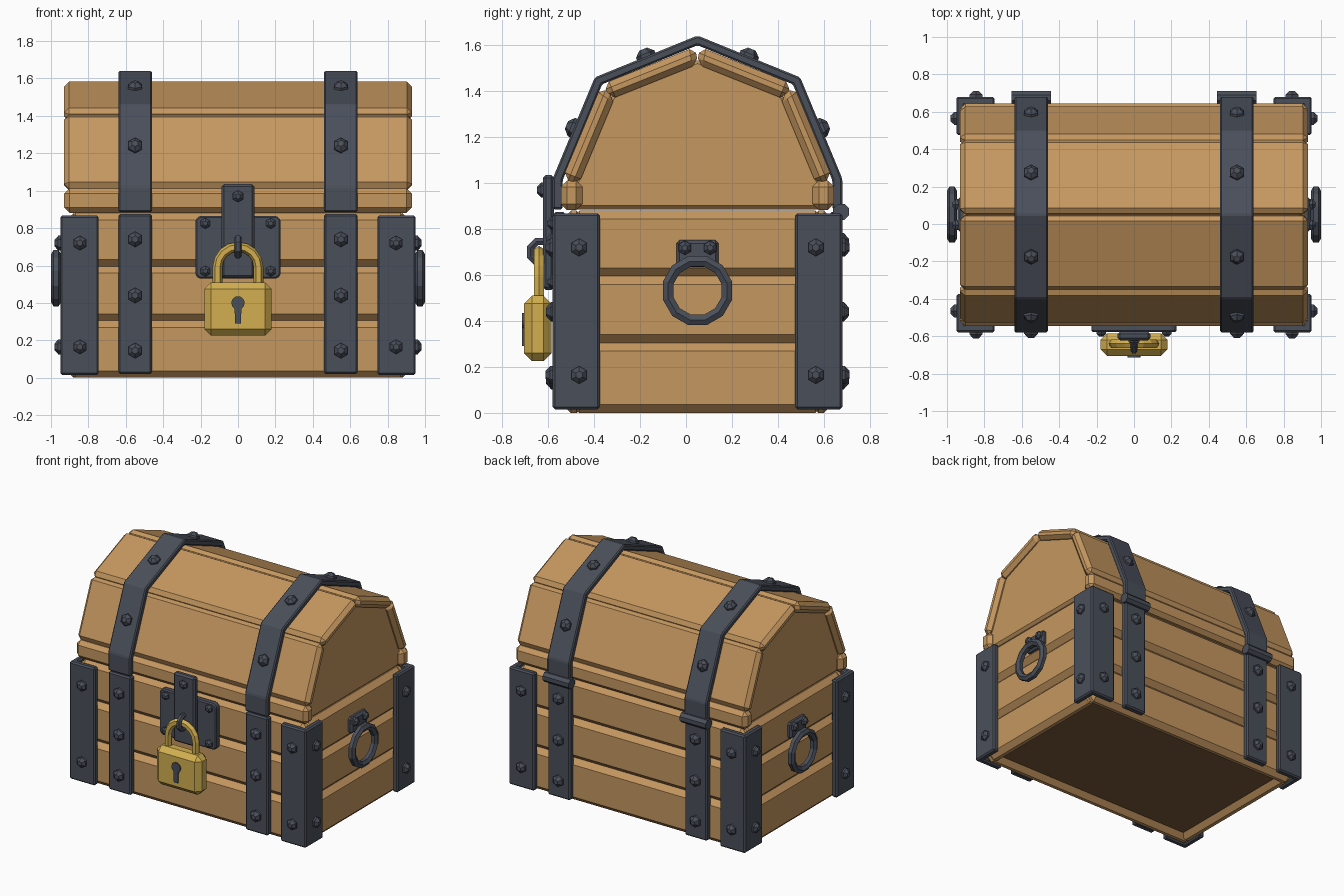
import bpy, bmesh, math
from mathutils import Vector, Matrix

cube = bpy.data.objects.get("Cube")
if cube:
    bpy.data.objects.remove(cube, do_unlink=True)

CY = 0.05  # depth centre of the chest body


def material(name, color):
    m = bpy.data.materials.new(name)
    m.use_nodes = True
    m.diffuse_color = (*color, 1)
    bsdf = next(n for n in m.node_tree.nodes if n.type == 'BSDF_PRINCIPLED')
    bsdf.inputs["Base Color"].default_value = (*color, 1)
    return m


WOOD = material("wood", (0.56, 0.31, 0.115))
DARK = material("dark_wood", (0.20, 0.095, 0.04))
IRON = material("iron", (0.068, 0.078, 0.102))
GOLD = material("gold", (0.65, 0.43, 0.08))


def finish(name, bm, mat, bevel=0.0):
    bmesh.ops.recalc_face_normals(bm, faces=bm.faces)
    if bevel:
        bmesh.ops.bevel(bm, geom=bm.edges[:], offset=bevel, segments=1,
                        profile=0.5, affect='EDGES', clamp_overlap=True)
    mesh = bpy.data.meshes.new(name)
    bm.to_mesh(mesh)
    bm.free()
    mesh.materials.append(mat)
    ob = bpy.data.objects.new(name, mesh)
    bpy.context.collection.objects.link(ob)
    return ob


def box(name, x, y, z, mat, bevel=0.0):
    bm = bmesh.new()
    bmesh.ops.create_cube(bm, size=1)
    for v in bm.verts:
        for i, (lo, hi) in enumerate((x, y, z)):
            v.co[i] = lo if v.co[i] < 0 else hi
    return finish(name, bm, mat, bevel)


def prism(name, points, axis, lo, hi, mat, bevel=0.0):
    """Extrude a 2D outline along one axis (0 = x, 1 = y, 2 = z)."""
    bm = bmesh.new()
    verts = []
    for p in points:
        co = list(p)
        co.insert(axis, lo)
        verts.append(bm.verts.new(co))
    face = bm.faces.new(verts)
    ext = bmesh.ops.extrude_face_region(bm, geom=[face])["geom"]
    for v in ext:
        if isinstance(v, bmesh.types.BMVert):
            v.co[axis] = hi
    return finish(name, bm, mat, bevel)


def bolt(name, pos, normal, r=0.043):
    """Hexagonal bolt head: low washer under a tapered cap."""
    bm = bmesh.new()
    for r1, r2, lo, hi in ((1, 1, -0.2, 0.3), (0.95, 0.42, 0.3, 0.8)):
        bmesh.ops.create_cone(bm, cap_ends=True, segments=6, radius1=r * r1, radius2=r * r2,
                              depth=r * (hi - lo),
                              matrix=Matrix.Translation((0, 0, r * (lo + hi) / 2)))
    q = Vector(normal).to_track_quat('Z', 'Y').to_matrix().to_4x4()
    bmesh.ops.transform(bm, matrix=Matrix.Translation(pos) @ q, verts=bm.verts)
    return finish(name, bm, IRON)


def tube(name, points, radius, mat, cyclic=False):
    cu = bpy.data.curves.new(name, 'CURVE')
    cu.dimensions = '3D'
    cu.bevel_depth = radius
    cu.bevel_resolution = 1
    cu.use_fill_caps = True
    sp = cu.splines.new('POLY')
    sp.points.add(len(points) - 1)
    for p, co in zip(sp.points, points):
        p.co = (*co, 1)
    sp.use_cyclic_u = cyclic
    sp.use_smooth = False
    cu.materials.append(mat)
    ob = bpy.data.objects.new(name, cu)
    bpy.context.collection.objects.link(ob)
    return ob


def arc(cx, cz, r, a0, a1, n):
    angles = [math.radians(a0 + (a1 - a0) * i / n) for i in range(n + 1)]
    return [(cx + r * math.cos(a), cz + r * math.sin(a)) for a in angles]


# Body planks: three rows on each wall
rows = (0.0, 0.305, 0.595, 0.88)
for lo, hi in zip(rows, rows[1:]):
    for s, side in ((-1, "front"), (1, "back")):
        y = sorted((CY + s * 0.587, CY + s * 0.49))
        box(side + "_plank", (-0.905, 0.905), y, (lo, hi), WOOD, 0.036)
    for s, side in ((-1, "right"), (1, "left")):
        x = sorted((s * 0.915, s * 0.815))
        box(side + "_plank", x, (CY - 0.55, CY + 0.55), (lo, hi), WOOD, 0.036)
box("floor", (-0.86, 0.86), (CY - 0.53, CY + 0.53), (0.035, 0.07), DARK)

# Lid core, whose ends are the two gable panels
half = [(-0.56, 0.885), (-0.56, 0.95), (-0.375, 1.385)]
core = half + [(0, 1.54)] + [(-a, b) for a, b in reversed(half)]
prism("lid_core", [(CY + a, b) for a, b in core], 0, -0.895, 0.895, WOOD, 0.018)

# Lid boards along the roof slopes, with rails below
slope = [Vector((-0.59, 1.015)), Vector((-0.417, 1.43)), Vector((0, 1.597))]
for s in (-1, 1):
    for a, b in zip(slope, slope[1:]):
        d = (b - a).normalized()
        inward = Vector((d.y, -d.x)) * 0.075
        a2, b2 = a + d * 0.008, b - d * 0.012
        quad = [a2, b2, b2 + inward - d * 0.015, a2 + inward]
        prism("lid_board", [(CY - s * p.x, p.y) for p in quad], 0, -0.93, 0.93, WOOD, 0.026)
    y = sorted((CY + s * 0.595, CY + s * 0.5))
    box("lid_rail", (-0.93, 0.93), y, (0.882, 1.012), WOOD, 0.028)

# Iron straps over lid and body
outer = [(-0.63, 0.885), (-0.63, 1.02), (-0.447, 1.46), (0, 1.642)]
inner = [(-0.587, 0.885), (-0.587, 1.012), (-0.415, 1.43), (0, 1.6)]
loop = outer + [(-a, b) for a, b in outer[-2::-1]]
loop += [(-a, b) for a, b in inner] + inner[-2::-1]
loop = [(CY + a, b) for a, b in loop]
for sx in (-1, 1):
    cx = sx * 0.55
    prism("lid_strap", loop, 0, cx - 0.09, cx + 0.09, IRON, 0.008)
    for s in (-1, 1):
        y = sorted((CY + s * 0.625, CY + s * 0.575))
        box("body_strap", (cx - 0.09, cx + 0.09), y, (0.02, 0.875), IRON, 0.01)
        for z in (0.145, 0.44, 0.74):
            bolt("strap_bolt", (cx, CY + s * 0.625, z), (0, s, 0))
        for p, q in zip(outer[1:], outer[2:]):
            mid = ((p[0] + q[0]) / 2, (p[1] + q[1]) / 2)
            n = (0, -s * (p[1] - q[1]), q[0] - p[0])
            bolt("lid_bolt", (cx, CY - s * mid[0], mid[1]), n)
    # Hinge barrel at the back
    prism("hinge", arc(0.675, 0.875, 0.038, 22.5, 337.5, 7), 0, cx - 0.105, cx + 0.105, IRON)

# Corner brackets with bolts on both legs
for sx in (-1, 1):
    for sy in (-1, 1):
        L = [(0.95, 0.63), (0.745, 0.63), (0.745, 0.585), (0.905, 0.585),
             (0.905, 0.425), (0.95, 0.425)]
        prism("corner_bracket", [(sx * a, CY + sy * b) for a, b in L], 2,
              0.015, 0.868, IRON, 0.01)
        for z in (0.165, 0.72):
            bolt("bracket_bolt", (sx * 0.845, CY + sy * 0.63, z), (0, sy, 0), 0.04)
            bolt("bracket_bolt", (sx * 0.95, CY + sy * 0.515, z), (sx, 0, 0), 0.04)

# Ring handles on both ends
for s, side in ((-1, "right"), (1, "left")):
    x = sorted((s * 0.9, s * 0.945))
    box(side + "_handle_plate", x, (CY - 0.092, CY + 0.092), (0.635, 0.752), IRON, 0.014)
    for dy in (-0.055, 0.055):
        bolt("handle_bolt", (s * 0.945, CY + dy, 0.718), (s, 0, 0), 0.032)
    ring = arc(CY, 0.532, 0.132, 15, 345, 11)
    tube(side + "_ring", [(s * 0.973, a, b) for a, b in ring], 0.027, IRON, True)

# Lock plate, hasp and staple
c = 0.02
plate = [(-0.228, 0.53 + c), (-0.228 + c, 0.53), (0.228 - c, 0.53), (0.228, 0.53 + c),
         (0.228, 0.865 - c), (0.228 - c, 0.865), (-0.228 + c, 0.865), (-0.228, 0.865 - c)]
prism("lock_plate", plate, 1, -0.578, -0.53, IRON, 0.008)
for x in (-0.175, 0.175):
    for z in (0.57, 0.825):
        bolt("plate_bolt", (x, -0.578, z), (0, -1, 0), 0.03)
box("hasp", (-0.087, 0.087), (-0.622, -0.575), (0.535, 1.035), IRON, 0.012)
bolt("hasp_bolt", (0, -0.622, 0.97), (0, -1, 0), 0.033)
tube("staple", [(0, a, b) for a, b in arc(-0.63, 0.7, 0.05, 22, 338, 7)], 0.019, IRON, True)

# Padlock with shackle and keyhole
box("padlock_body", (-0.18, 0.18), (-0.705, -0.585), (0.225, 0.51), GOLD, 0.035)
bow = [(0.11, 0.49)] + arc(0, 0.59, 0.11, 0, 180, 8) + [(-0.11, 0.49)]
tube("shackle", [(x, -0.64, z) for x, z in bow], 0.026, GOLD)
keyhole = arc(0, 0.4, 0.036, -60, 240, 9) + [(-0.016, 0.29), (0.016, 0.29)]
prism("keyhole", keyhole, 1, -0.714, -0.7, IRON)
